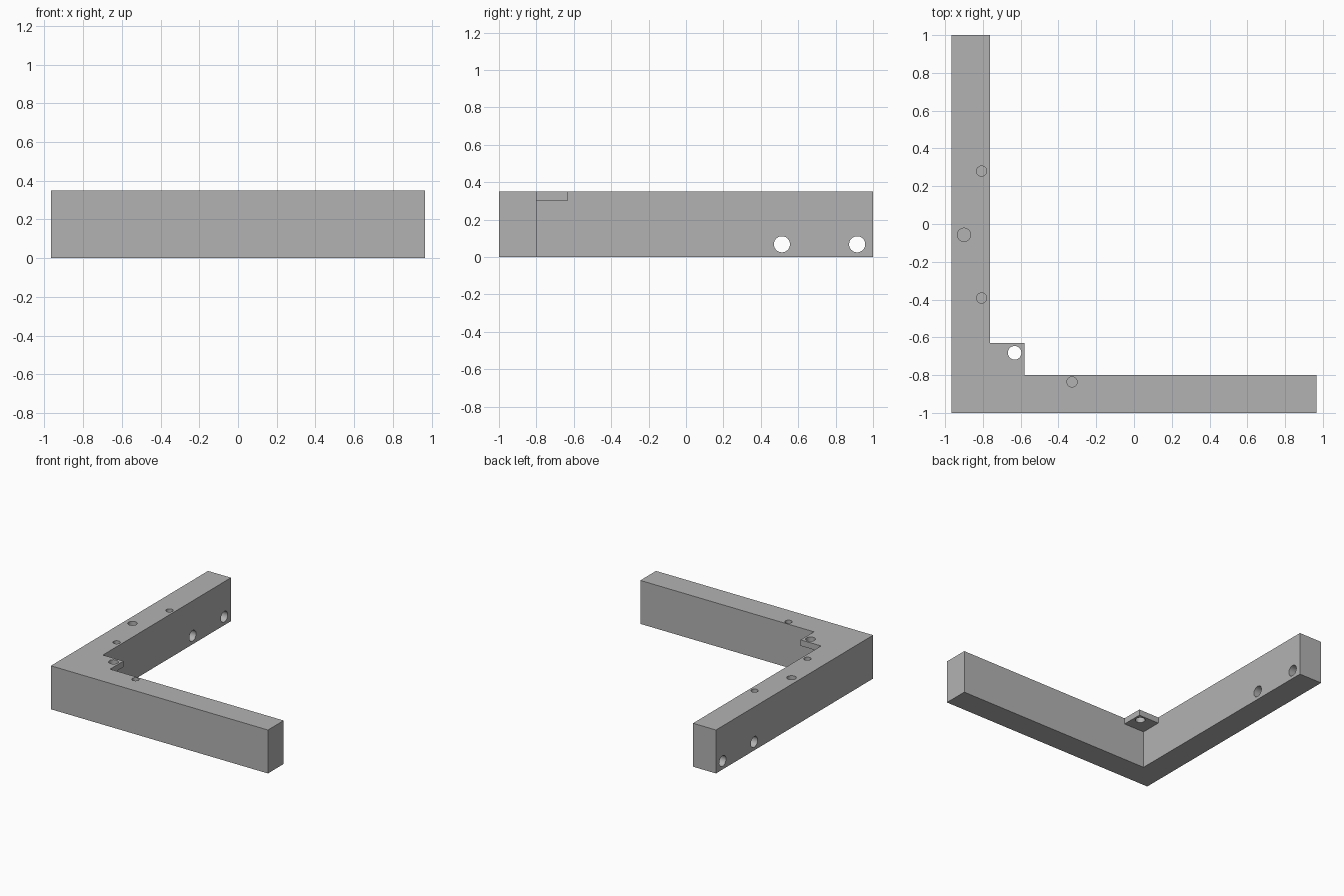
import bpy
import bmesh
from mathutils import Matrix, Vector

cube = bpy.data.objects.get("Cube")
if cube:
    bpy.data.objects.remove(cube, do_unlink=True)

HEIGHT = 0.35
LEFT, RIGHT, FRONT, BACK = -0.967, 0.967, -1.0, 1.0
INNER_X, INNER_Y = -0.763, -0.8

grey = bpy.data.materials.new("mid grey")
grey.use_nodes = True
colour = (0.45, 0.45, 0.45, 1)
grey.diffuse_color = colour
grey.node_tree.nodes["Principled BSDF"].inputs["Base Color"].default_value = colour


def finish(name, bm):
    bmesh.ops.recalc_face_normals(bm, faces=bm.faces)
    mesh = bpy.data.meshes.new(name)
    bm.to_mesh(mesh)
    bm.free()
    mesh.materials.append(grey)
    obj = bpy.data.objects.new(name, mesh)
    bpy.context.collection.objects.link(obj)
    return obj


def prism(name, outline, bottom, top):
    bm = bmesh.new()
    face = bm.faces.new([bm.verts.new((x, y, bottom)) for x, y in outline])
    result = bmesh.ops.extrude_face_region(bm, geom=[face])
    verts = [v for v in result["geom"] if isinstance(v, bmesh.types.BMVert)]
    bmesh.ops.translate(bm, verts=verts, vec=(0, 0, top - bottom))
    return finish(name, bm)


def rod(name, centre, radius, length, axis):
    bm = bmesh.new()
    turn = Vector((0, 0, 1)).rotation_difference(Vector(axis)).to_matrix().to_4x4()
    bmesh.ops.create_cone(bm, cap_ends=True, segments=48, radius1=radius,
                          radius2=radius, depth=length,
                          matrix=Matrix.Translation(centre) @ turn)
    return finish(name, bm)


def combine(target, tool, operation):
    tool.hide_render = True
    mod = target.modifiers.new(operation.lower(), "BOOLEAN")
    mod.operation, mod.solver, mod.object = operation, "EXACT", tool
    bpy.context.view_layer.objects.active = target
    bpy.ops.object.modifier_apply(modifier=mod.name)
    bpy.data.objects.remove(tool, do_unlink=True)


# Two arms meeting at a right angle
bracket = prism("corner_bracket", [
    (LEFT, FRONT), (RIGHT, FRONT), (RIGHT, INNER_Y),
    (INNER_X, INNER_Y), (INNER_X, BACK), (LEFT, BACK)], 0, HEIGHT)

# Thin mounting tab in the inner corner
tab = prism("corner_tab", [
    (INNER_X - 0.05, INNER_Y - 0.05), (-0.58, INNER_Y - 0.05),
    (-0.58, -0.63), (INNER_X - 0.05, -0.63)], 0.302, HEIGHT)
combine(bracket, tab, "UNION")

# Blind holes in the top, and the through hole in the tab
for x, y, radius, depth in [(-0.807, 0.28, 0.027, 0.15),
                            (-0.807, -0.392, 0.027, 0.15),
                            (-0.9, -0.057, 0.035, 0.15),
                            (-0.328, -0.836, 0.027, 0.15),
                            (-0.632, -0.682, 0.036, 0.2)]:
    drill = rod("top_drill", (x, y, HEIGHT), radius, 2 * depth, (0, 0, 1))
    combine(bracket, drill, "DIFFERENCE")

# Through holes across the rear end of the side arm
for y in (0.513, 0.915):
    drill = rod("side_drill", (LEFT + 0.1, y, 0.068), 0.043, 0.5, (1, 0, 0))
    combine(bracket, drill, "DIFFERENCE")

# Merge coplanar faces, then smooth the hole walls only
bm = bmesh.new()
bm.from_mesh(bracket.data)
bmesh.ops.dissolve_limit(bm, angle_limit=0.01, verts=bm.verts, edges=bm.edges)
bm.to_mesh(bracket.data)
bm.free()
bpy.ops.object.select_all(action="DESELECT")
bracket.select_set(True)
bpy.context.view_layer.objects.active = bracket
bpy.ops.object.shade_smooth_by_angle()
